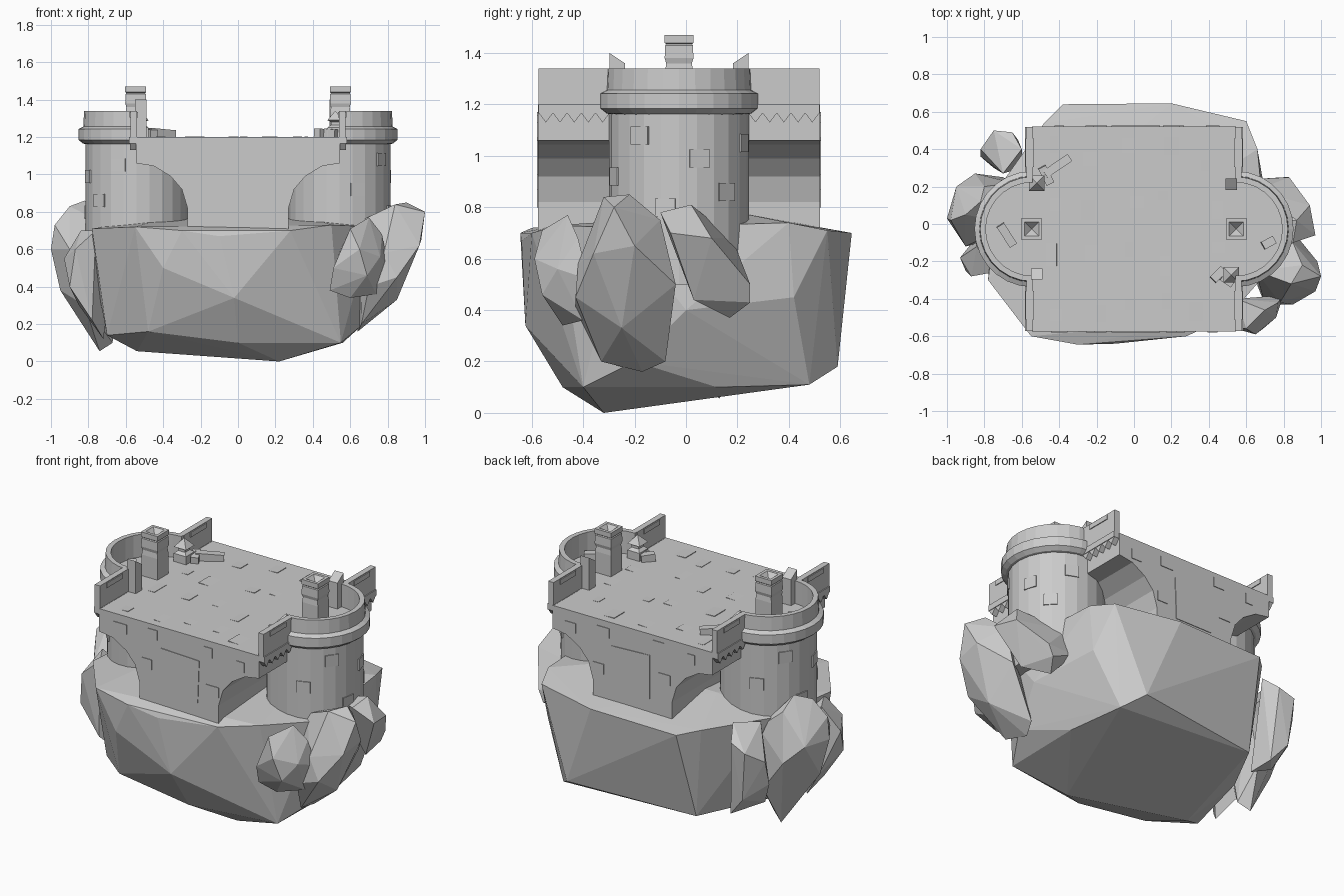
import bpy, bmesh, math, random
from mathutils import Matrix, Vector

random.seed(4)
default_cube = bpy.data.objects.get("Cube")
if default_cube:
    bpy.data.objects.remove(default_cube, do_unlink=True)

stone = bpy.data.materials.new("grey stone")
stone.use_nodes = True
stone.diffuse_color = (0.6, 0.6, 0.6, 1)
shader = next(n for n in stone.node_tree.nodes if n.type == "BSDF_PRINCIPLED")
shader.inputs["Base Color"].default_value = stone.diffuse_color
MID = -0.027   # the castle is centred on this y


def finish(name, bm, matrix=None):
    bmesh.ops.recalc_face_normals(bm, faces=bm.faces[:])
    mesh = bpy.data.meshes.new(name)
    bm.to_mesh(mesh)
    bm.free()
    mesh.materials.append(stone)
    obj = bpy.data.objects.new(name, mesh)
    bpy.context.collection.objects.link(obj)
    if matrix is not None:
        obj.matrix_world = matrix
    return obj


def rock(name, points):
    """Faceted boulder wrapped around a few corner points."""
    bm = bmesh.new()
    for point in points:
        bm.verts.new(point)
    hull = bmesh.ops.convex_hull(bm, input=bm.verts[:])
    inside = {v for v in hull["geom_interior"] if isinstance(v, bmesh.types.BMVert)}
    bmesh.ops.delete(bm, geom=list(inside), context="VERTS")
    return finish(name, bm)


def prism(name, outline, start, end, axis="y"):
    """Extrude an outline of (a, z) points along x or y."""
    bm = bmesh.new()
    place = (lambda a, z: (a, start, z)) if axis == "y" else (lambda a, z: (start, a, z))
    face = bm.faces.new([bm.verts.new(place(a, z)) for a, z in outline])
    made = bmesh.ops.extrude_face_region(bm, geom=[face])["geom"]
    step = Vector((0, end - start, 0)) if axis == "y" else Vector((end - start, 0, 0))
    bmesh.ops.translate(bm, verts=[v for v in made if isinstance(v, bmesh.types.BMVert)], vec=step)
    return finish(name, bm)


def lathe(name, profile, sides, centre, first=0.0, sweep=math.tau):
    """Turn a closed (radius, z) profile about a vertical axis."""
    full = sweep > 6
    bm = bmesh.new()
    rings = []
    for i in range(sides if full else sides + 1):
        angle = first + sweep * i / sides
        rings.append([bm.verts.new((centre[0] + r * math.cos(angle),
                                    centre[1] + r * math.sin(angle), z)) for r, z in profile])
    for i in range(sides):
        a, b = rings[i], rings[(i + 1) % len(rings)]
        for j in range(len(profile)):
            k = (j + 1) % len(profile)
            bm.faces.new((a[j], a[k], b[k], b[j]))
    if not full:
        bm.faces.new(rings[0])
        bm.faces.new(rings[-1])
    bmesh.ops.remove_doubles(bm, verts=bm.verts[:], dist=0.0005)
    return finish(name, bm)


def block(name, centre, size, turn=0.0, tilt=0.0):
    bm = bmesh.new()
    bmesh.ops.create_cube(bm, size=1)
    bmesh.ops.scale(bm, vec=size, verts=bm.verts[:])
    return finish(name, bm, Matrix.Translation(centre) @ Matrix.Rotation(turn, 4, "Z")
                  @ Matrix.Rotation(tilt, 4, "Y"))


# Main rock under the castle
rock("main_rock", [
    (-.78, -.3, .71), (-.77, -.1, .5), (-.7, -.28, .14), (-.54, -.18, .055), (.22, -.32, 0),
    (.55, -.4, .1), (.67, -.2, .2), (0, -.48, .1), (-.48, -.47, .16), (-.02, -.625, .34),
    (-.4, -.62, .5), (-.3, -.645, .7), (-.55, -.6, .72), (-.1, -.64, .67), (.28, -.6, .7),
    (.5, -.5, .73), (.72, -.25, .72), (.73, 0, .4), (.66, .4, .74), (.6, .55, .71),
    (.65, .42, .45), (.2, .645, .7), (-.38, .64, .69), (-.48, .54, .71), (-.72, .2, .72),
    (-.6, .16, .16), (.56, .12, .1), (.5, .48, .11), (-.42, .5, .15), (.4, .59, .18),
    (.35, .2, .78), (-.35, .2, .78), (0, -.3, .73)])

# Boulders leaning on the sides
rock("left_large_boulder", [
    (.84, -.32, .84), (.9, -.22, .85), (1, -.28, .8), (.97, -.36, .62), (.85, -.43, .45),
    (.98, -.2, .65), (.85, -.1, .75), (.85, -.04, .5), (.85, -.25, .33), (.64, -.17, .16),
    (.66, -.33, .2), (.7, -.43, .4), (.68, -.08, .2), (.65, -.25, .75), (.78, -.42, .58)])
rock("left_back_boulder", [
    (.85, -.1, .78), (.87, .02, .81), (.97, -.06, .7), (.94, .1, .68), (.83, .25, .5),
    (.8, .25, .43), (.75, .17, .37), (.85, .03, .44), (.64, .24, .5), (.65, .18, .68),
    (.65, 0, .77)])
rock("left_front_boulder", [
    (.7, -.46, .77), (.77, -.42, .68), (.76, -.5, .56), (.65, -.59, .6), (.6, -.48, .34),
    (.49, -.5, .38), (.51, -.55, .5), (.6, -.56, .71), (.74, -.4, .36), (.55, -.4, .6),
    (.69, -.56, .46), (.8, -.38, .52)])
rock("right_large_boulder", [
    (-.9, .05, .83), (-.82, .12, .86), (-.98, .02, .73), (-1, .03, .6), (-.95, .2, .6),
    (-.95, .05, .38), (-.85, .27, .5), (-.8, .2, .78), (-.74, .13, .055), (-.67, .1, .1),
    (-.9, -.12, .6), (-.82, -.1, .3), (-.7, .25, .3), (-.65, 0, .7), (-.65, .22, .65)])
rock("right_front_boulder", [
    (-.84, -.12, .7), (-.93, -.18, .55), (-.9, -.25, .4), (-.87, -.28, .6), (-.76, -.26, .7),
    (-.78, -.24, .22), (-.72, -.15, .12), (-.85, -.08, .3), (-.65, -.1, .6)])
rock("right_back_boulder", [
    (-.82, .4, .55), (-.82, .36, .4), (-.75, .5, .62), (-.65, .49, .66), (-.6, .4, .74),
    (-.7, .27, .72), (-.72, .48, .32), (-.62, .45, .2), (-.6, .3, .18), (-.75, .3, .25)])

# Central pier that flares through half arches up to a flat deck
arch = [(.545, 1.2), (.545, 1.06), (.45, 1.045), (.36, .99), (.3, .92), (.27, .82), (.27, .6)]
prism("pier_and_deck", arch + [(-a, z) for a, z in reversed(arch)], -.575, .522)
for front, back in ((-.579, -.57), (.517, .526)):
    prism("wall_panel", [(-.12, .8), (.13, .8), (.14, 1.06), (-.12, 1.07)], front, back)

collar = [(.26, 1.16), (.285, 1.165), (.31, 1.185), (.31, 1.242), (.284, 1.256),
          (.28, 1.34), (.25, 1.34), (.25, 1.16)]
post = [(0, 1.19), (.054, 1.19), (.054, 1.33), (.05, 1.36), (.056, 1.38), (.054, 1.43),
        (.05, 1.435), (.056, 1.44), (.056, 1.47), (.038, 1.47), (0, 1.43)]
finial = [(0, 1.19), (.042, 1.19), (.042, 1.25), (.024, 1.265), (.024, 1.28), (.042, 1.29), (0, 1.34)]


def square(profile):
    return [(r * math.sqrt(2), z) for r, z in profile]


for side, label in ((1, "left"), (-1, "right")):
    axis = (side * .543, MID)
    outward = -math.pi / 2 if side > 0 else math.pi / 2
    # Round tower, its collar and parapet
    lathe(label + "_tower", [(0, .5), (.272, .5), (.272, 1.2), (0, 1.2)], 24, axis)
    lathe(label + "_tower_parapet", collar, 14, axis, outward, math.pi)
    lathe(label + "_post", square(post), 4, (side * .547, MID), math.pi / 4)
    # Protruding tower stones
    for step, height in ((-1.2, .92), (-.6, 1.08), (-.2, .8), (.3, .99), (.75, .86), (1.2, 1.05)):
        angle = step + (0 if side > 0 else math.pi)
        block(label + "_tower_stone", (axis[0] + .268 * math.cos(angle),
              axis[1] + .268 * math.sin(angle), height), (.014, .08, .07), angle)
    # Gate ends: a broken shard on one side, a pointed finial on the other
    prism(label + "_shard", [(MID + side * .21, 1.19), (MID + side * .27, 1.19),
          (MID + side * .27, 1.4), (MID + side * .21, 1.36)], side * .49, side * .55, "x")
    lathe(label + "_finial", square(finial), 4, (side * .52, MID - side * .245), math.pi / 4)
    for end in (1, -1):
        near, far = MID + end * .27, MID + end * .546
        middle, length = (near + far) / 2, abs(far - near)
        # Straight parapet, ledge and hanging teeth
        block(label + "_parapet", (side * .558, middle, 1.265), (.036, length, .15))
        block(label + "_parapet_ledge", (side * .56, middle, 1.183), (.044, length, .036))
        block(label + "_parapet_cap", (side * .558, middle, 1.32), (.046, length * .55, .03))
        for i in range(5):
            y = near + (far - near) * (i + .5) / 5
            prism(label + "_tooth", [(y - .027, 1.166), (y + .027, 1.166), (y, 1.13)],
                  side * .54, side * .578, "x")

# Fallen masonry
for x, y, length, turn in ((-.41, .31, .16, .6), (-.47, .26, .1, -1.1), (-.68, -.06, .13, -1),
                           (.45, -.27, .08, .8), (.5, -.3, .07, -.6), (.72, -.1, .07, .5)):
    block("rubble", (x, y, 1.22), (length, .045, .045), turn, .08)

# Slightly tilted flagstones and wall stones
for column in range(5):
    for row in range(4):
        x = -.4 + .2 * column + random.uniform(-.05, .05)
        y = -.44 + .27 * row + random.uniform(-.06, .06)
        block("flagstone", (x, y, 1.198), (random.uniform(.05, .12), random.uniform(.05, .12), .006),
              0, random.choice((-.05, .05)))
for wall in (-.575, .522):
    for x, z in ((-.4, 1.12), (-.22, .95), (-.18, 1.14), (.2, 1.13), (.23, .9), (.42, 1.1)):
        block("wall_stone", (x, wall, z), (random.uniform(.05, .09), .008, .06))
